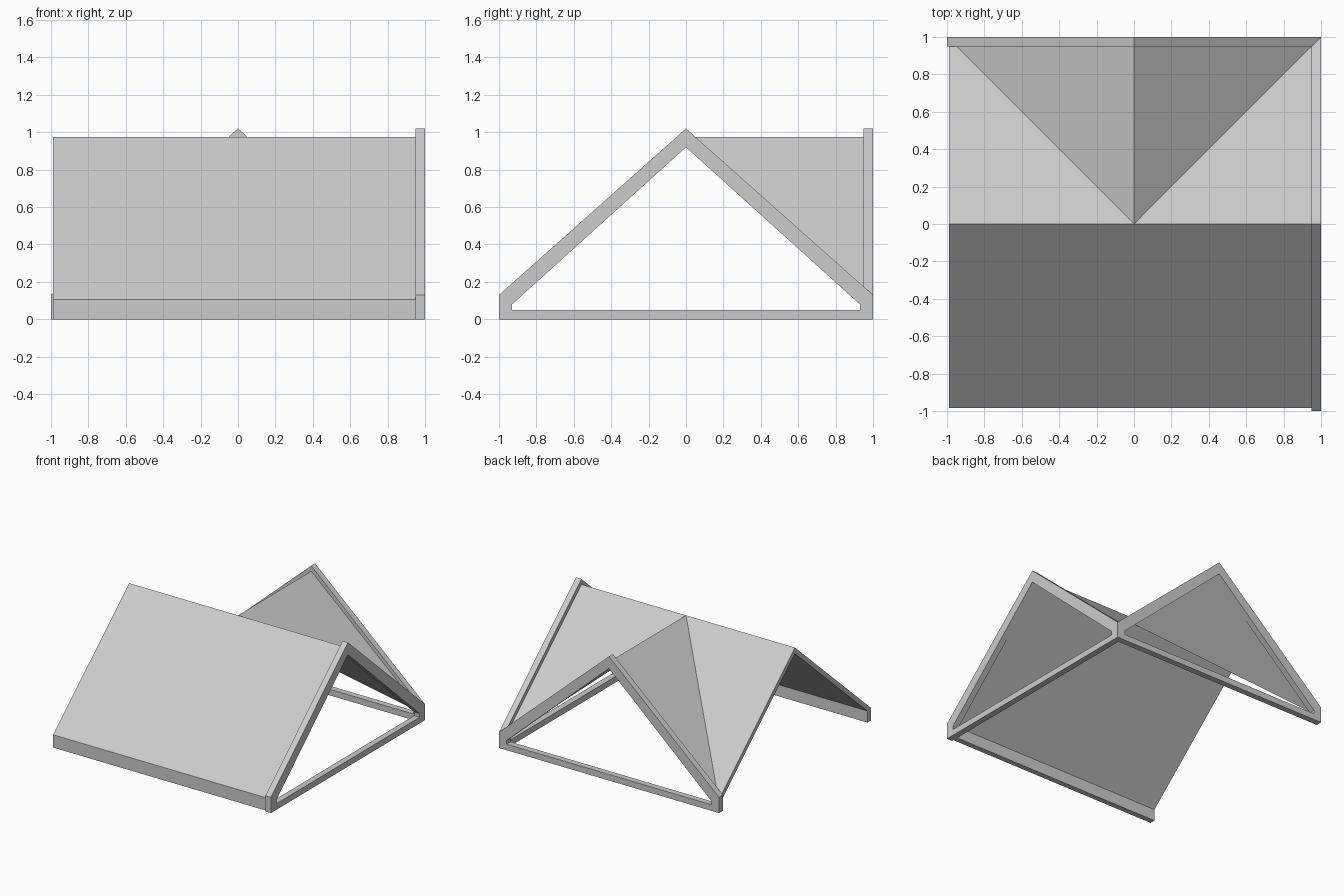
import bpy
import bmesh
from math import radians
from mathutils import Matrix, Vector

cube = bpy.data.objects.get("Cube")
if cube:
    bpy.data.objects.remove(cube, do_unlink=True)

# One plain colour for everything
grey = bpy.data.materials.new("light_grey")
grey.use_nodes = True
tone = (0.604, 0.604, 0.604, 1)
grey.diffuse_color = tone
for node in grey.node_tree.nodes:
    if node.type == "BSDF_PRINCIPLED":
        node.inputs["Base Color"].default_value = tone

RIDGE = 0.975    # roof surface height at the ridge
PITCH = 0.883    # drop per unit run
THICK = 0.05     # vertical thickness of the roof skin
EDGE = 0.99      # half width of the roof


def finish(bm, name):
    bmesh.ops.recalc_face_normals(bm, faces=bm.faces)
    mesh = bpy.data.meshes.new(name)
    bm.to_mesh(mesh)
    bm.free()
    mesh.materials.append(grey)
    obj = bpy.data.objects.new(name, mesh)
    bpy.context.collection.objects.link(obj)
    return obj


def thicken(bm, offset):
    """Sweep the open faces along offset, keeping the start faces as a cap."""
    geom = bmesh.ops.extrude_face_region(bm, geom=bm.faces[:], use_keep_orig=True)["geom"]
    moved = [g for g in geom if isinstance(g, bmesh.types.BMVert)]
    bmesh.ops.translate(bm, verts=moved, vec=Vector(offset))


def gable_frame(name, angle):
    """Triangular truss with short upright ends and an open middle."""
    outer = [(-1, 0), (1, 0), (1, 0.13), (0, 1.02), (-1, 0.13)]
    inner = [(-0.93, 0.05), (0.93, 0.05), (0.93, 0.08), (0, 0.92), (-0.93, 0.08)]
    bm = bmesh.new()
    rings = [[bm.verts.new((x, 0.95, z)) for x, z in loop] for loop in (outer, inner)]
    count = len(outer)
    for i in range(count):
        j = (i + 1) % count
        bm.faces.new((rings[0][i], rings[0][j], rings[1][j], rings[1][i]))
    thicken(bm, (0, 0.05, 0))
    bmesh.ops.rotate(bm, verts=bm.verts[:], matrix=Matrix.Rotation(radians(angle), 3, "Z"))
    return finish(bm, name)


# Open trusses on the back and on the left end
gable_frame("back_frame", 0)
gable_frame("left_frame", -90)

# Front slope with its upright eave board
eave = 0.985
low = RIDGE - PITCH * eave
profile = [(0, RIDGE), (-eave, low), (-eave, 0), (-0.94, 0),
           (-0.94, RIDGE - PITCH * 0.94 - THICK), (0, RIDGE - THICK)]
bm = bmesh.new()
bm.faces.new([bm.verts.new((-EDGE, y, z)) for y, z in profile])
thicken(bm, (EDGE + 0.96, 0, 0))
finish(bm, "front_roof")

# Back slope split by the cross gable, meeting in two valleys
plan = {"end_r": (-EDGE, 0), "apex": (0, 0), "end_l": (EDGE, 0),
        "corner_r": (-EDGE, EDGE), "gable": (0, EDGE), "corner_l": (EDGE, EDGE)}
panels = [("end_r", "apex", "corner_r"), ("apex", "gable", "corner_r"),
          ("apex", "corner_l", "gable"), ("apex", "end_l", "corner_l")]
bm = bmesh.new()
points = {}
for key, (x, y) in plan.items():
    # The higher of the two roof planes wins
    points[key] = bm.verts.new((x, y, RIDGE - PITCH * min(abs(x), abs(y))))
for panel in panels:
    bm.faces.new([points[key] for key in panel])
thicken(bm, (0, 0, -THICK))
finish(bm, "back_roof")
